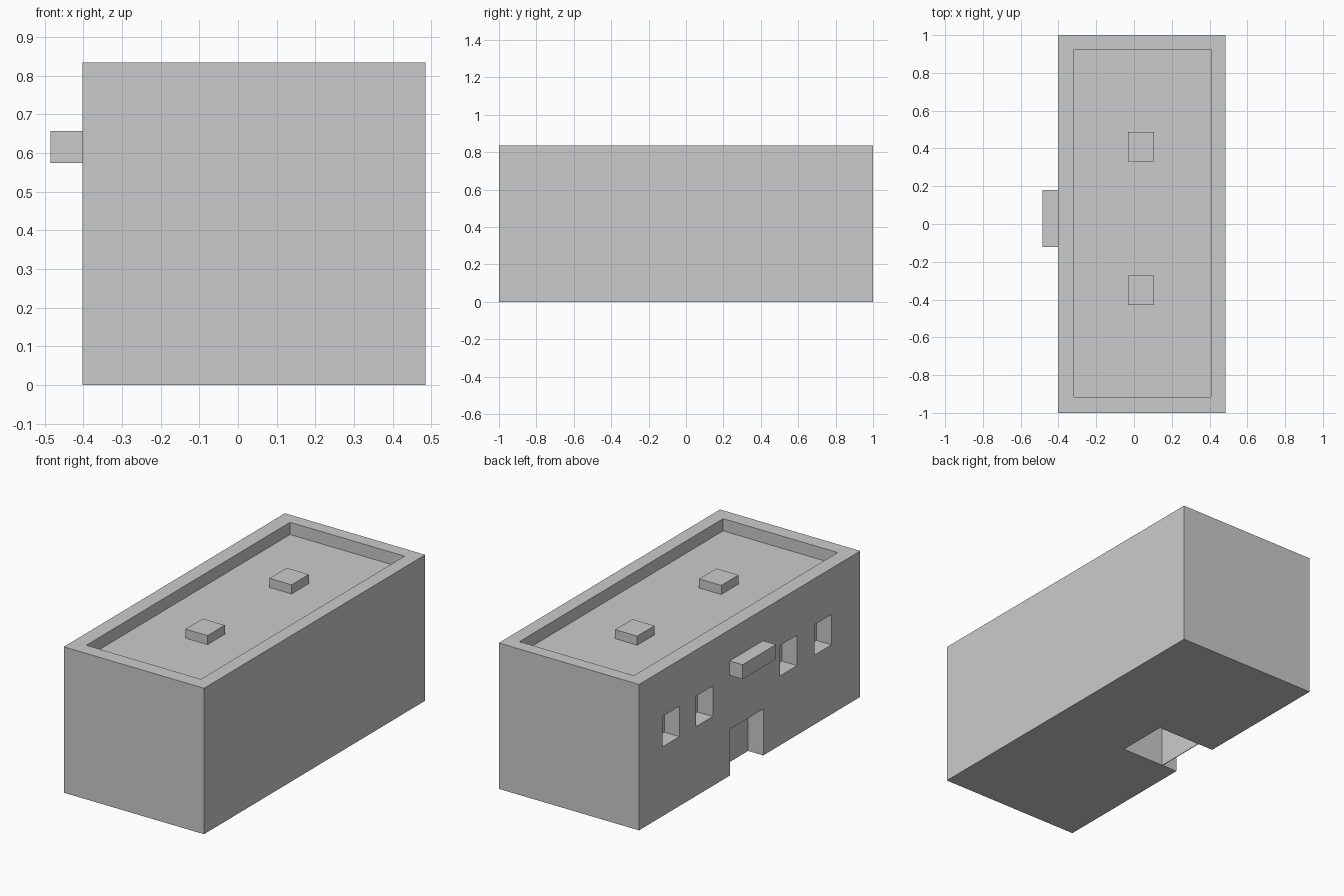
import bpy

if "Cube" in bpy.data.objects:
    bpy.data.objects.remove(bpy.data.objects["Cube"])


def box(name, x, y, z):
    """Axis-aligned box from (min, max) ranges."""
    bpy.ops.mesh.primitive_cube_add(
        size=1, location=[(r[0] + r[1]) / 2 for r in (x, y, z)])
    ob = bpy.context.object
    ob.name = name
    ob.scale = [r[1] - r[0] for r in (x, y, z)]
    bpy.ops.object.transform_apply(location=False, rotation=False, scale=True)
    return ob


def cut(target, cutter):
    """Subtract the cutter, then remove it."""
    mod = target.modifiers.new("cut", 'BOOLEAN')
    mod.operation = 'DIFFERENCE'
    mod.solver = 'EXACT'
    mod.object = cutter
    bpy.context.view_layer.objects.active = target
    bpy.ops.object.modifier_apply(modifier=mod.name)
    bpy.data.objects.remove(cutter, do_unlink=True)


WALL_X = -0.403
INNER_X = -0.307     # depth of windows and door panel
ROOF_Z = 0.765
DOOR_Y = (-0.123, 0.179)
DOOR_TOP = 0.265

# main block with sunken roof behind a parapet
building = box("building", (WALL_X, 0.485), (-1, 1), (0, 0.835))
cut(building, box("roof_cutter", (-0.318, 0.407), (-0.917, 0.925), (ROOF_Z, 1)))

# doorway, open through the floor
cut(building, box("door_cutter", (-0.6, -0.033), DOOR_Y, (-0.2, DOOR_TOP)))

# four window recesses
for y in (0.712, 0.41, -0.352, -0.663):
    cut(building, box("window_cutter", (-0.6, INNER_X),
                      (y - 0.077, y + 0.077), (0.397, 0.571)))

# door panel set back in the doorway
box("door_panel", (INNER_X, INNER_X + 0.004), DOOR_Y, (0, DOOR_TOP))

# canopy above the door
box("canopy", (-0.485, WALL_X), (-0.121, 0.181), (0.574, 0.657))

# rooftop units
for i, y in enumerate((-0.35, 0.41)):
    box(f"roof_unit_{i + 1}", (-0.033, 0.107), (y - 0.078, y + 0.078),
        (ROOF_Z, 0.817))
